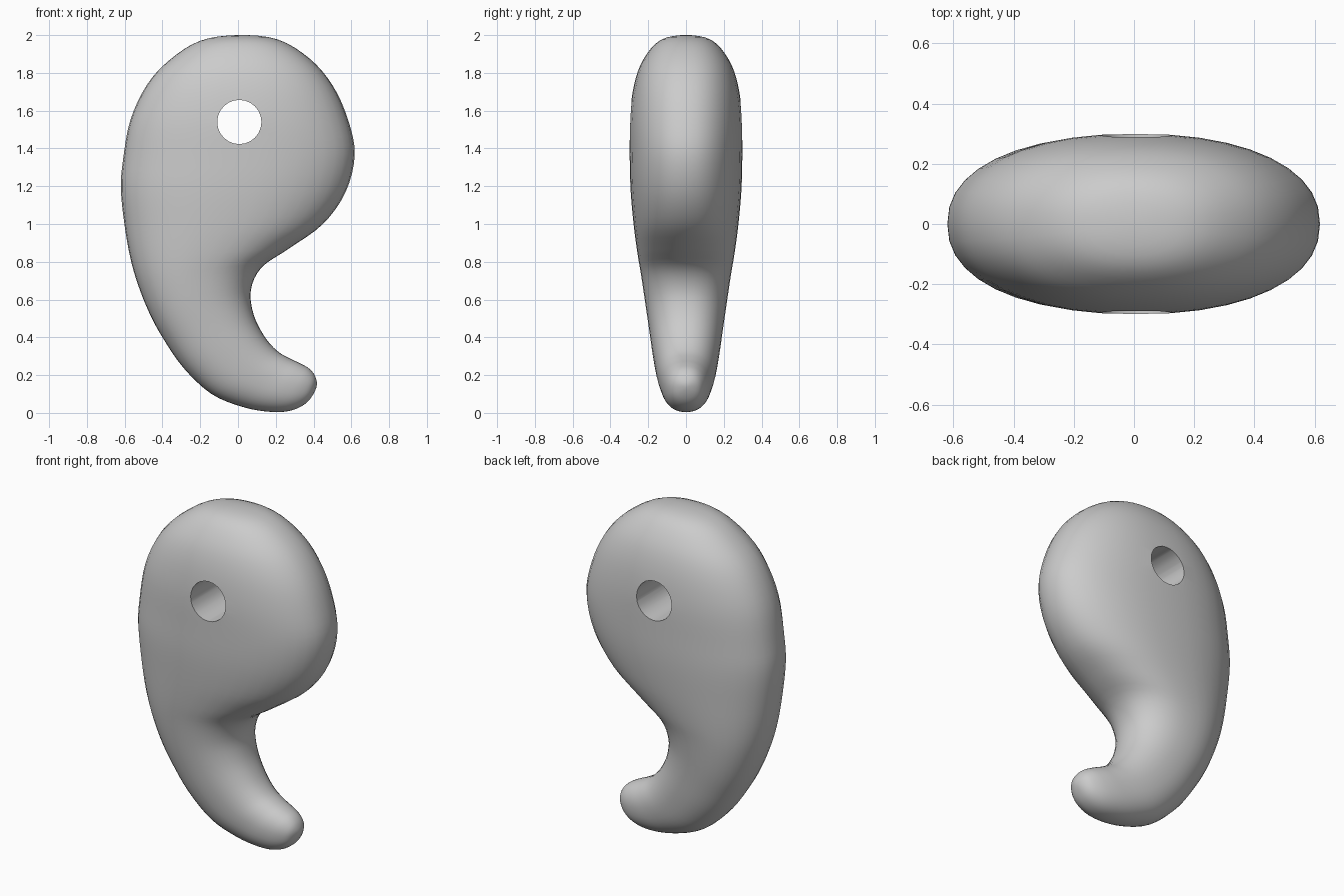
import bpy, math
from mathutils import Vector

if "Cube" in bpy.data.objects:
    bpy.data.objects.remove(bpy.data.objects["Cube"])

# Ribs from crown to tail tip: outer x, z, inner x, z, half thickness
RIBS = [
    (0.00, 2.00, 0.00, 2.00, 0.00),
    (-0.20, 1.97, 0.21, 1.977, 0.135),
    (-0.36, 1.87, 0.38, 1.875, 0.225),
    (-0.48, 1.74, 0.50, 1.735, 0.275),
    (-0.57, 1.55, 0.58, 1.56, 0.298),
    (-0.61, 1.33, 0.618, 1.37, 0.298),
    (-0.62, 1.18, 0.57, 1.17, 0.293),
    (-0.60, 0.99, 0.45, 1.00, 0.277),
    (-0.57, 0.82, 0.27, 0.87, 0.257),
    (-0.53, 0.68, 0.125, 0.77, 0.237),
    (-0.47, 0.53, 0.068, 0.65, 0.217),
    (-0.40, 0.40, 0.083, 0.52, 0.198),
    (-0.29, 0.24, 0.14, 0.405, 0.178),
    (-0.14, 0.10, 0.205, 0.33, 0.157),
    (0.03, 0.03, 0.27, 0.29, 0.138),
    (0.18, 0.005, 0.33, 0.262, 0.122),
    (0.29, 0.015, 0.38, 0.232, 0.10),
    (0.37, 0.06, 0.41, 0.19, 0.065),
    (0.415, 0.135, 0.415, 0.135, 0.00),
]
SEG, STEPS, POWER = 40, 4, 2.25


def flip(r):
    # Rib continued past a pole, so the ends close round
    return (r[2], r[3], r[0], r[1], -r[4])


def spline(p0, p1, p2, p3, t):
    return [0.5 * (2*b + (c - a)*t + (2*a - 5*b + 4*c - d)*t*t
                   + (3*b - a - 3*c + d)*t**3)
            for a, b, c, d in zip(p0, p1, p2, p3)]


def rounded(v):
    return math.copysign(abs(v) ** (2 / POWER), v)


# Body: superelliptic sections lofted between the outer and inner outline
keys = [flip(RIBS[1])] + RIBS + [flip(RIBS[-2])]
sections = [spline(*keys[i:i + 4], s / STEPS)
            for i in range(len(RIBS) - 1) for s in range(STEPS)][1:]
verts = []
for ox, oz, ix, iz, th in sections:
    mid = Vector(((ox + ix) / 2, 0, (oz + iz) / 2))
    half = Vector(((ix - ox) / 2, 0, (iz - oz) / 2))
    for k in range(SEG):
        a = math.tau * k / SEG
        verts.append(mid + half * rounded(math.cos(a))
                     + Vector((0, th * rounded(math.sin(a)), 0)))
n = len(sections)
top, tip = len(verts), len(verts) + 1
verts += [Vector((RIBS[0][0], 0, RIBS[0][1])), Vector((RIBS[-1][0], 0, RIBS[-1][1]))]
faces = []
for k in range(SEG):
    j = (k + 1) % SEG
    faces.append((top, k, j))
    faces.append((tip, (n - 1) * SEG + j, (n - 1) * SEG + k))
    for i in range(n - 1):
        faces.append((i*SEG + k, (i+1)*SEG + k, (i+1)*SEG + j, i*SEG + j))
mesh = bpy.data.meshes.new("curved_bead")
mesh.from_pydata(verts, [], faces)
bead = bpy.data.objects.new("curved_bead", mesh)
bpy.context.collection.objects.link(bead)

# Consistent outward normals
import bmesh
bm = bmesh.new()
bm.from_mesh(mesh)
bmesh.ops.recalc_face_normals(bm, faces=bm.faces)
bm.to_mesh(mesh)
bm.free()

# Cord hole drilled front to back
bpy.ops.mesh.primitive_cylinder_add(vertices=24, radius=0.117, depth=1.5,
                                    location=(0.007, 0, 1.54),
                                    rotation=(math.pi / 2, 0, 0))
cutter = bpy.context.object
cutter.name = "hole_cutter"
cutter.hide_render = True
mod = bead.modifiers.new("cord_hole", 'BOOLEAN')
mod.operation = 'DIFFERENCE'
mod.solver = 'EXACT'
mod.object = cutter
bpy.ops.object.select_all(action='DESELECT')
bead.select_set(True)
bpy.context.view_layer.objects.active = bead
bpy.ops.object.modifier_apply(modifier=mod.name)
bpy.data.objects.remove(cutter)
bpy.ops.object.shade_smooth_by_angle(angle=math.radians(40))
